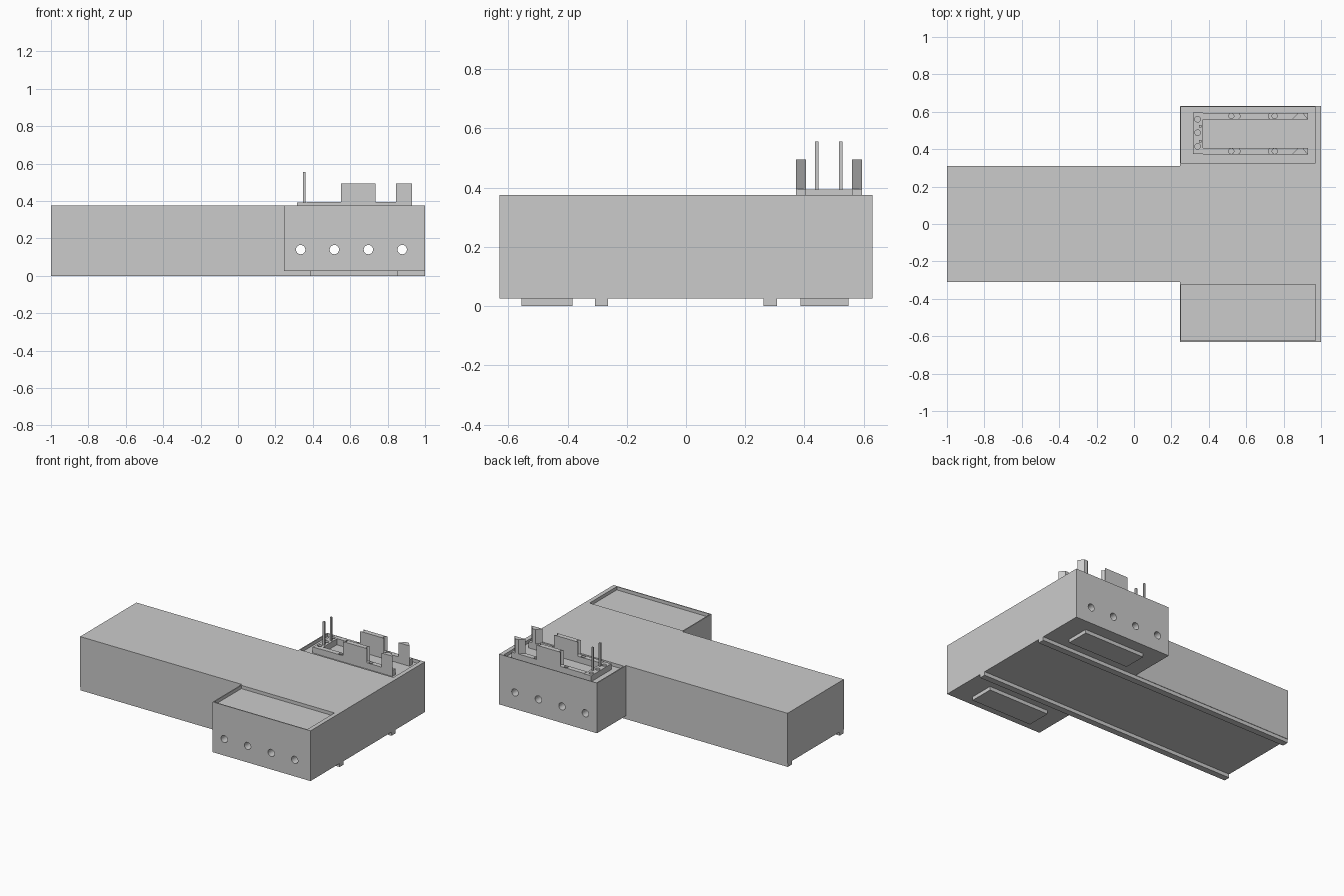
import bpy, bmesh
from math import cos, sin, pi, radians

if "Cube" in bpy.data.objects:
    bpy.data.objects.remove(bpy.data.objects["Cube"])


def prism(name, pts, z0, z1):
    """Extrude a plan outline from z0 to z1."""
    bm = bmesh.new()
    face = bm.faces.new([bm.verts.new((x, y, z0)) for x, y in pts])
    ext = bmesh.ops.extrude_face_region(bm, geom=[face])
    top = [v for v in ext["geom"] if isinstance(v, bmesh.types.BMVert)]
    bmesh.ops.translate(bm, verts=top, vec=(0, 0, z1 - z0))
    bmesh.ops.recalc_face_normals(bm, faces=bm.faces)
    me = bpy.data.meshes.new(name)
    bm.to_mesh(me)
    bm.free()
    ob = bpy.data.objects.new(name, me)
    bpy.context.collection.objects.link(ob)
    return ob


def box(name, x0, x1, y0, y1, z0, z1):
    return prism(name, [(x0, y0), (x1, y0), (x1, y1), (x0, y1)], z0, z1)


def circle(x, y, r, n=24):
    return [(x + r * cos(2 * pi * i / n), y + r * sin(2 * pi * i / n)) for i in range(n)]


def cut(ob, cutters):
    for c in cutters:
        c.hide_render = True
        m = ob.modifiers.new("cut", "BOOLEAN")
        m.operation, m.solver, m.object = "DIFFERENCE", "EXACT", c
        bpy.context.view_layer.objects.active = ob
        bpy.ops.object.modifier_apply(modifier=m.name)
        bpy.data.objects.remove(c)


# T-shaped body with shallow top trays and cross holes
body = prism("body", [(-1, -.31), (.245, -.31), (.245, -.63), (1, -.63),
                      (1, .63), (.245, .63), (.245, .31), (-1, .31)], .025, .375)
cutters = [box("tray_cutter", .252, .97, y, y + .3, .352, .5) for y in (-.623, .325)]
for x in (.335, .515, .697, .878):
    c = prism("hole_cutter", circle(x, 0, .025), -1, 1)
    c.rotation_euler.x = radians(90)
    c.location.z = .14
    cutters.append(c)
bpy.context.view_layer.update()
cut(body, cutters)

# Runners along the underside and foot pads below the side blocks
for side, y0, y1, p0, p1 in (("front", -.308, -.264, -.555, -.384),
                             ("back", .262, .307, .387, .548)):
    box(side + "_runner", -1, 1, y0, y1, 0, .025)
    box(side + "_foot_pad", .385, .855, p0, p1, 0, .025)

# Fork-shaped fitting in the back tray: cross bar with three holes
bar = box("cross_bar", .315, .37, .373, .595, .352, .393)
cut(bar, [prism("bar_hole_cutter", circle(.34, y, .015), .3, .5) for y in (.415, .488, .56)])

# Upright pins
for i, y in enumerate((.442, .522)):
    box(f"pin_{i + 1}", .348, .36, y - .006, y + .006, .37, .555)

# Arms with holes, scalloped long posts and wedge end posts
for side, yc in (("inner", .389), ("outer", .577)):
    a, b = yc - .017, yc + .017
    arm = box(side + "_arm", .37, .93, a, b, .352, .395)
    cut(arm, [prism("arm_hole_cutter", circle(x, yc, .014), .3, .5) for x in (.52, .752)])
    arc = [pi * (i / 8 - .5) for i in range(9)]
    right = [(.735 - .017 * cos(t), yc + .017 * sin(t)) for t in arc]
    left = [(.55 + .017 * cos(t), yc - .017 * sin(t)) for t in arc]
    prism(side + "_long_post", right + left, .395, .494)
    prism(side + "_end_post", [(.845, a), (.93, a), (.903, b), (.877, b)], .395, .494)
